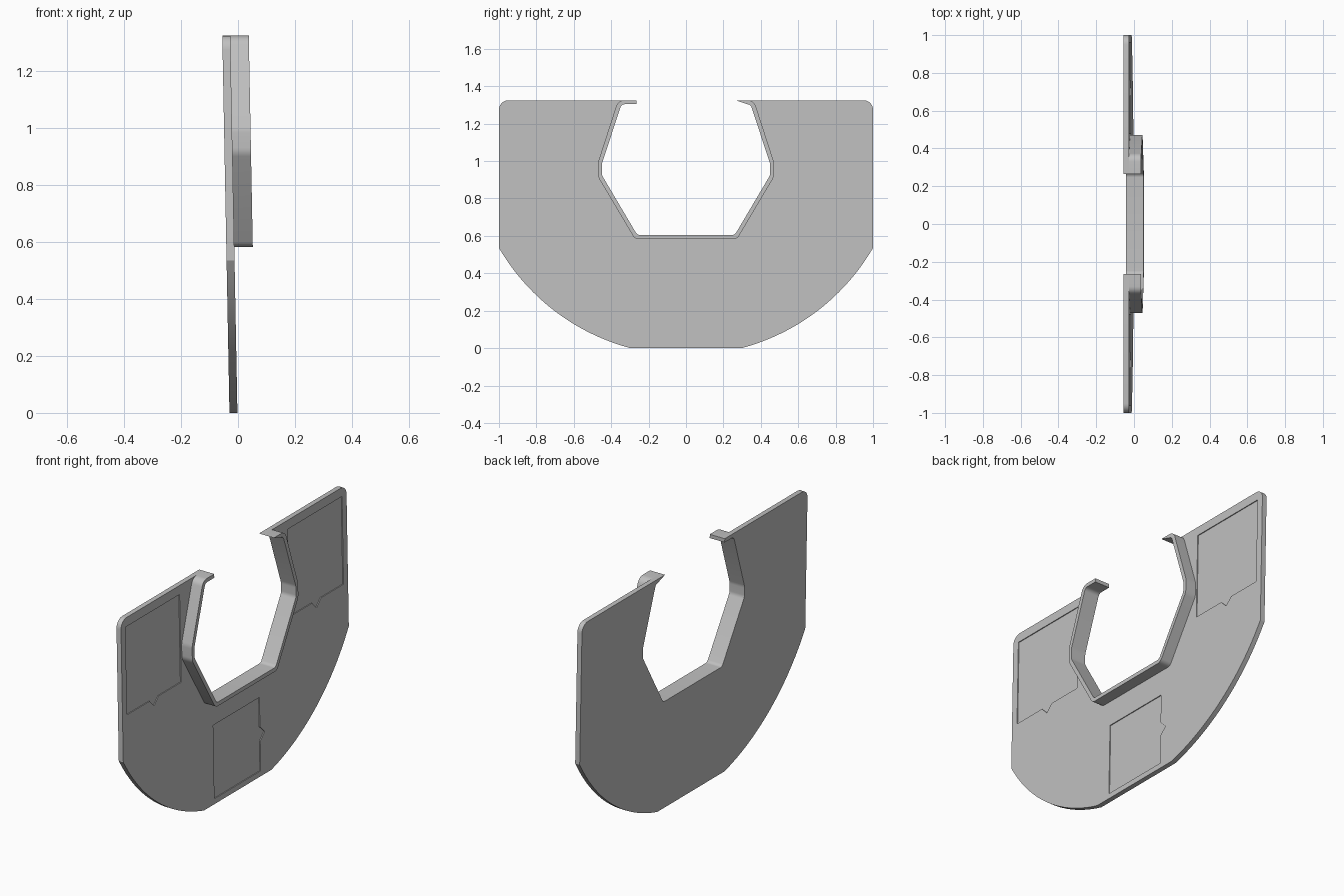
import bpy, bmesh, math
from mathutils import Vector

if "Cube" in bpy.data.objects:
    bpy.data.objects.remove(bpy.data.objects["Cube"])

LEAN = 0.019                     # backwards lean of the whole plate
BACK, FACE, RIM = -0.03, -0.002, 0.063

grey = bpy.data.materials.new("light grey")
grey.diffuse_color = (0.527, 0.527, 0.527, 1)
grey.use_nodes = True
grey.node_tree.nodes["Principled BSDF"].inputs["Base Color"].default_value = grey.diffuse_color


def rounded(corners, steps=6):
    """Turn (y, z, radius) corners into an open path with filleted corners."""
    out = []
    for i, (y, z, r) in enumerate(corners):
        p = Vector((y, z))
        if r == 0:
            out.append(p)
            continue
        a = (Vector(corners[i - 1][:2]) - p).normalized()
        b = (Vector(corners[(i + 1) % len(corners)][:2]) - p).normalized()
        half = a.angle(b) / 2
        t = r / math.tan(half)
        c = p + (a + b).normalized() * (r / math.sin(half))
        s, e = p + a * t - c, p + b * t - c
        turn = s.angle_signed(e)
        for k in range(steps + 1):
            w = -turn * k / steps
            out.append(c + Vector((s.x * math.cos(w) - s.y * math.sin(w),
                                   s.x * math.sin(w) + s.y * math.cos(w))))
    return out


def mirrored(half):
    """Complete a +y half path (top to bottom) with its -y reflection."""
    return half + [Vector((-p.x, p.y)) for p in reversed(half)]


def prism(name, pts, x0, x1, back_cap=True):
    """Extrude a y-z outline along x and lean it."""
    bm = bmesh.new()
    lo, hi = ([bm.verts.new((x - LEAN * p.y, p.x, p.y)) for p in pts] for x in (x0, x1))
    n = len(pts)
    for i in range(n):
        j = (i + 1) % n
        bm.faces.new((lo[i], lo[j], hi[j], hi[i]))
    cap = bm.faces.new(lo[::-1])
    bm.faces.new(hi)
    bmesh.ops.recalc_face_normals(bm, faces=bm.faces)
    if not back_cap:
        bmesh.ops.delete(bm, geom=[cap], context='FACES_ONLY')
    me = bpy.data.meshes.new(name)
    bm.to_mesh(me)
    bm.free()
    me.materials.append(grey)
    ob = bpy.data.objects.new(name, me)
    bpy.context.collection.objects.link(ob)
    return ob


def smooth(ob):
    bpy.ops.object.select_all(action='DESELECT')
    ob.select_set(True)
    bpy.context.view_layer.objects.active = ob
    bpy.ops.object.shade_smooth_by_angle(angle=math.radians(30))


# Opening contour and the outside of the rim, from the tab down to the bottom
inner = mirrored(rounded([(0.265, 1.325, 0), (0.265, 1.304, 0), (0.345, 1.304, 0.025),
                          (0.45, 0.985, 0.06), (0.45, 0.925, 0.04),
                          (0.261, 0.605, 0.025), (0, 0.605, 0)])[:-1])
outer = mirrored(rounded([(0.265, 1.325, 0), (0.363, 1.325, 0.045),
                          (0.47, 0.995, 0.08), (0.47, 0.915, 0.06),
                          (0.273, 0.583, 0.035), (0, 0.583, 0)])[:-1])

# Plate outline: rounded top corners, big arc, flat foot
top = rounded([(0.265, 1.325, 0), (1, 1.325, 0.05), (1, 0.535, 0)])
cz, radius = 1.118, 1.157
a0, a1 = math.atan2(0.535 - cz, 1), math.atan2(-cz, 0.298)
arc = [Vector((radius * math.cos(a), cz + radius * math.sin(a)))
       for a in (a0 + (a1 - a0) * k / 24 for k in range(1, 25))]
arc[-1].y = 0
plate = prism("plate", mirrored(top + arc) + inner[:0:-1][:-1], BACK, FACE)

# Raised rim around the opening, with its two tabs
rim = prism("opening_rim", outer + inner[:0:-1][:-1], FACE, RIM, back_cap=False)


def panel(cy, cz, w, h, quarter):
    """Rectangle with a small pointed notch on one edge."""
    n = 0.04
    pts = [(-w, h), (-w, -h), (-n, -h), (0, -h - n), (n, -h), (w, -h), (w, h)]
    if quarter:
        pts = [(-z, y) for y, z in pts]
    return [Vector((cy + y, cz + z)) for y, z in pts]


# Three shallow recesses in the front face of the plate
recesses = [("left", panel(-0.72, 1.03, 0.24, 0.245, False)),
            ("right", panel(0.72, 1.03, 0.24, 0.245, False)),
            ("lower", panel(0.0, 0.235, 0.205, 0.205, True))]
for side, pts in recesses:
    cutter = prism(side + "_recess_cutter", pts, FACE - 0.005, FACE + 0.02)
    mod = plate.modifiers.new(side + "_recess", 'BOOLEAN')
    mod.operation, mod.solver, mod.object = 'DIFFERENCE', 'EXACT', cutter
    bpy.context.view_layer.objects.active = plate
    bpy.ops.object.modifier_apply(modifier=mod.name)
    bpy.data.objects.remove(cutter)

for ob in (plate, rim):
    smooth(ob)
